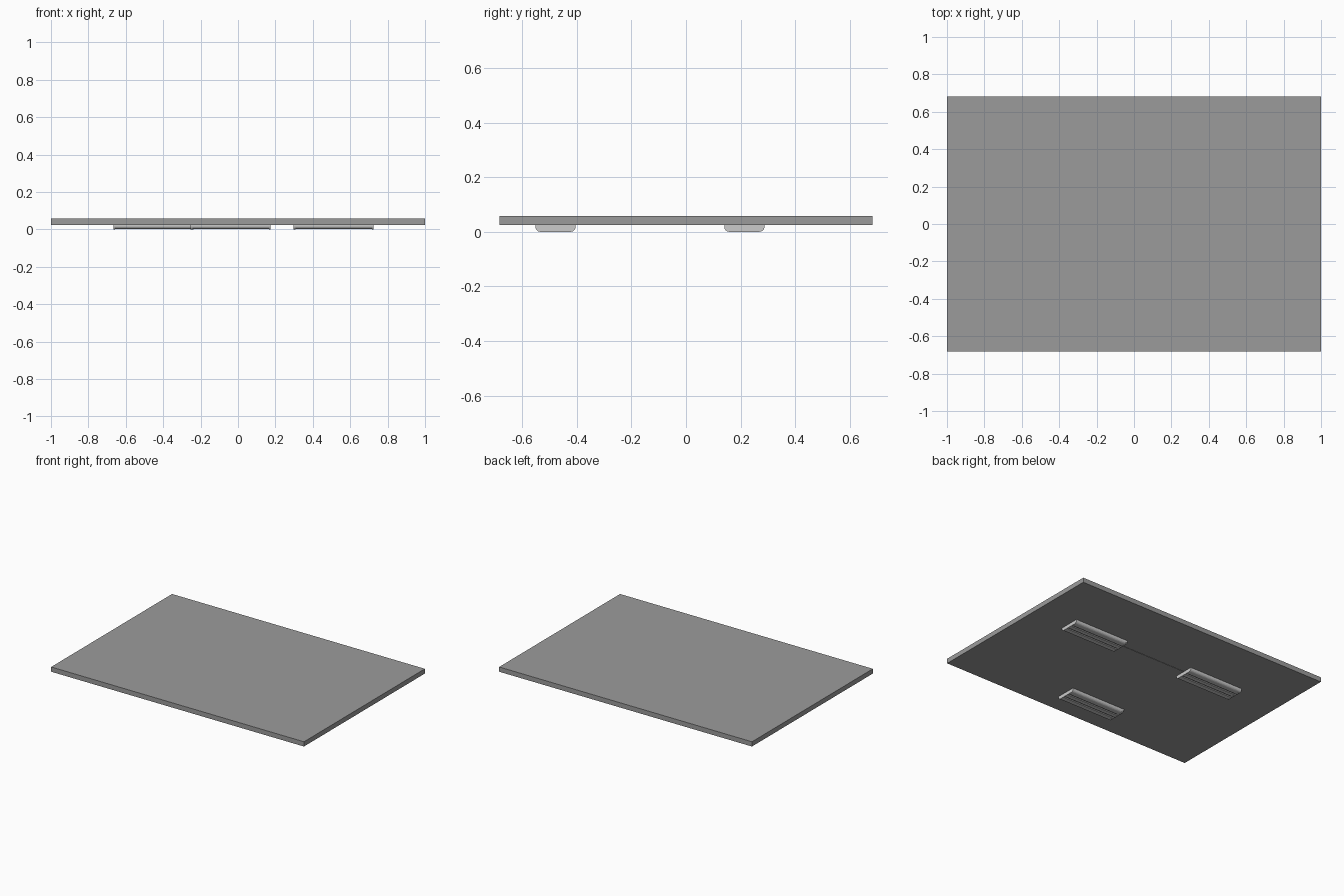
import bpy, bmesh, math

if "Cube" in bpy.data.objects:
    bpy.data.objects.remove(bpy.data.objects["Cube"])

SLAB_BOTTOM, SLAB_TOP = 0.024, 0.058
LENGTH, WIDTH = 0.427, 0.147

dark = bpy.data.materials.new("dark_grey")
dark.diffuse_color = (0.33, 0.33, 0.33, 1)
dark.use_nodes = True
dark.node_tree.nodes["Principled BSDF"].inputs["Base Color"].default_value = dark.diffuse_color


def make_object(name, bm):
    bmesh.ops.recalc_face_normals(bm, faces=bm.faces)
    mesh = bpy.data.meshes.new(name)
    bm.to_mesh(mesh)
    bm.free()
    obj = bpy.data.objects.new(name, mesh)
    bpy.context.collection.objects.link(obj)
    return obj


def box(name, x0, x1, y0, y1, z0, z1):
    bm = bmesh.new()
    bmesh.ops.create_cube(bm, size=1)
    for v in bm.verts:
        v.co = ((x0 + x1) / 2 + v.co.x * (x1 - x0),
                (y0 + y1) / 2 + v.co.y * (y1 - y0),
                (z0 + z1) / 2 + v.co.z * (z1 - z0))
    return make_object(name, bm)


def extrude_x(name, profile, x0, x1, cy):
    """Extrude a closed (y, z) profile along x."""
    bm = bmesh.new()
    face = bm.faces.new([bm.verts.new((x0, cy + y, z)) for y, z in profile])
    out = bmesh.ops.extrude_face_region(bm, geom=[face])
    for v in out["geom"]:
        if isinstance(v, bmesh.types.BMVert):
            v.co.x = x1
    return make_object(name, bm)


def shell_half(inset):
    """Right half of the lamp section, from the top edge down to the bottom."""
    w = WIDTH / 2 - inset
    r = 0.018
    pts = [(w, SLAB_BOTTOM)]
    for i in range(5):
        a = math.radians(90 * i / 4)
        pts.append((w - r + r * math.cos(a), inset + r - r * math.sin(a)))
    return pts


def mirrored(half):
    return half + [(-y, z) for y, z in reversed(half)]


# End caps are plain rounded sections; the diffuser has two lengthwise grooves
cap_profile = mirrored(shell_half(0.0))
diffuser_profile = mirrored(shell_half(0.001) + [
    (0.027, 0.001), (0.025, 0.006), (0.017, 0.006), (0.015, 0.001)])


def lamp(index, cx, cy):
    x0, x1, cap = cx - LENGTH / 2, cx + LENGTH / 2, 0.009
    extrude_x(f"lamp_{index}_end_cap_left", cap_profile, x0, x0 + cap, cy)
    extrude_x(f"lamp_{index}_end_cap_right", cap_profile, x1 - cap, x1, cy)
    extrude_x(f"lamp_{index}_diffuser", diffuser_profile, x0 + cap, x1 - cap, cy)


# Ceiling panel
panel = box("ceiling_panel", -1, 1, -0.683, 0.683, SLAB_BOTTOM, SLAB_TOP)
panel.data.materials.append(dark)

# Three lamps hanging under the panel
for i, (x, y) in enumerate([(0.511, 0.214), (-0.452, 0.214), (-0.04, -0.478)], 1):
    lamp(i, x, y)

# Thin conduit joining the two rear lamps
conduit = box("conduit", -0.245, 0.303, 0.212, 0.218, 0.022, SLAB_BOTTOM)
conduit.data.materials.append(dark)
